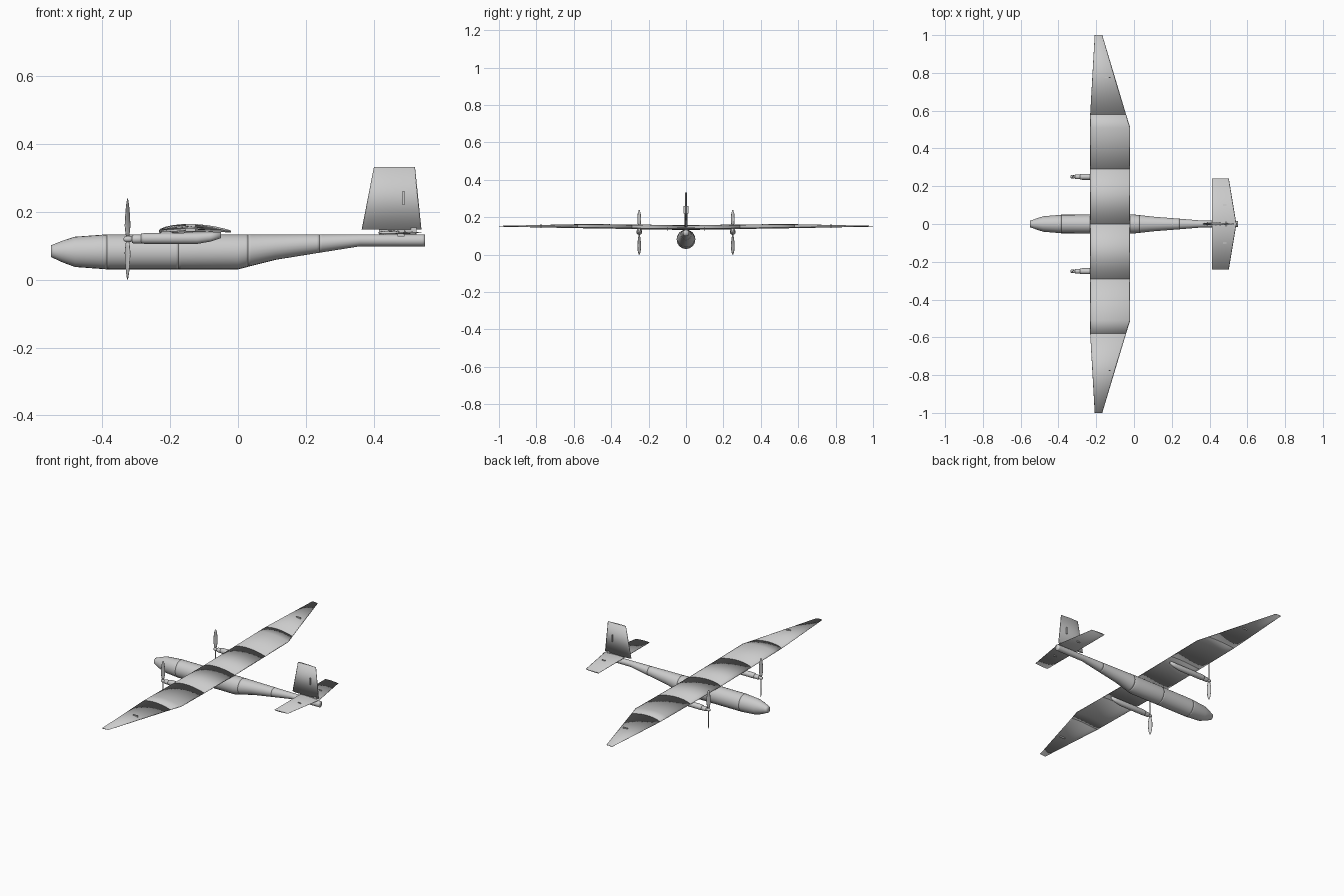
import bpy, bmesh
from math import sin, cos, pi, sqrt, radians
from mathutils import Vector, Matrix

cube = bpy.data.objects.get("Cube")
if cube:
    bpy.data.objects.remove(cube)

GREY = (0.6, 0.6, 0.6, 1)
grey = bpy.data.materials.new("airframe grey")
grey.use_nodes = True
grey.diffuse_color = GREY
grey.node_tree.nodes["Principled BSDF"].inputs["Base Color"].default_value = GREY


def loft(name, rings, matrix=None):
    """Closed smooth skin through rings that share a point count."""
    bm = bmesh.new()
    rows = [[bm.verts.new(p) for p in ring] for ring in rings]
    n = len(rows[0])
    for a, b in zip(rows, rows[1:]):
        for i in range(n):
            j = (i + 1) % n
            bm.faces.new((a[i], a[j], b[j], b[i]))
    bm.faces.new(rows[0])
    bm.faces.new(rows[-1])
    bmesh.ops.recalc_face_normals(bm, faces=bm.faces)
    if matrix:
        bm.transform(matrix)
    for f in bm.faces:
        f.smooth = True
    mesh = bpy.data.meshes.new(name)
    bm.to_mesh(mesh)
    bm.free()
    mesh.materials.append(grey)
    obj = bpy.data.objects.new(name, mesh)
    bpy.context.collection.objects.link(obj)
    return obj


def airfoil(thick, camber, steps=10):
    """Unit chord outline as (chord, height) pairs."""
    def half(t):
        return 5 * thick * (0.2969 * sqrt(t) - 0.126 * t - 0.3516 * t**2
                            + 0.2843 * t**3 - 0.1026 * t**4)
    ts = [(1 - cos(pi * i / steps)) / 2 for i in range(steps + 1)]
    upper = [(t, 4 * camber * t * (1 - t) + half(t)) for t in ts]
    lower = [(t, 4 * camber * t * (1 - t) - half(t)) for t in ts[-2:0:-1]]
    return upper + lower


def oval(x, low, high, width, y=0, sides=24):
    """Ring across the x axis."""
    mid, h = (low + high) / 2, (high - low) / 2
    return [(x, y + width * cos(2 * pi * i / sides), mid + h * sin(2 * pi * i / sides))
            for i in range(sides)]


def between(stations, x):
    """Interpolate a station table at x."""
    for a, b in zip(stations, stations[1:]):
        if a[0] <= x <= b[0]:
            t = (x - a[0]) / (b[0] - a[0])
            return tuple(p + (q - p) * t for p, q in zip(a, b))


def plate(name, centre, size):
    """Thin box."""
    x, y, z = (s / 2 for s in size)
    ring = lambda h: [Vector(centre) + Vector(c) for c in
                      ((-x, -y, h), (x, -y, h), (x, y, h), (-x, y, h))]
    obj = loft(name, [ring(-z), ring(z)])
    obj.data.shade_flat()


# Fuselage: x, bottom, top, half width, cut into separate sections
body = [(-0.55, 0.066, 0.101, 0.017), (-0.515, 0.050, 0.115, 0.030),
        (-0.48, 0.037, 0.126, 0.041), (-0.385, 0.030, 0.133, 0.049),
        (0.0, 0.030, 0.133, 0.050), (0.11, 0.058, 0.133, 0.038),
        (0.24, 0.079, 0.133, 0.028), (0.36, 0.098, 0.133, 0.018),
        (0.55, 0.098, 0.133, 0.017)]
cuts = [-0.55, -0.385, -0.175, 0.03, 0.24, 0.55]
names = ["nose", "front_body", "middle_body", "rear_body", "tail_boom"]
for name, a, b in zip(names, cuts, cuts[1:]):
    xs = {a, a + 0.008, b - 0.008, b} | {s[0] for s in body if a < s[0] < b}
    loft(name, [oval(*between(body, x)) for x in sorted(xs)])

# Wing: span, leading edge, trailing edge, height
wing = [(0.0, -0.232, -0.02, 0.138), (0.29, -0.232, -0.02, 0.141),
        (0.51, -0.232, -0.02, 0.144), (0.58, -0.232, -0.042, 0.145),
        (1.0, -0.208, -0.168, 0.150)]
wing_shape = airfoil(0.095, 0.05)


def wing_ring(side, y, lead, trail, z):
    c = trail - lead
    return [(lead + c * t, side * y, z + c * h) for t, h in wing_shape]


panels = [("inner", wing[:2]), ("middle", wing[1:4]), ("outer", wing[3:])]
for side, label in ((1, "left"), (-1, "right")):
    for part, stations in panels:
        loft(f"{label}_{part}_wing", [wing_ring(side, *s) for s in stations])
    # Aileron horns above and below
    plate(f"{label}_aileron_horn", (-0.14, side * 0.775, 0.152), (0.03, 0.004, 0.022))

    # Engine pod, collar and spinner
    y = side * 0.25
    pod = [(-0.285, 0.107, 0.135, 0.014), (-0.275, 0.105, 0.137, 0.016),
           (-0.12, 0.105, 0.138, 0.016), (-0.08, 0.112, 0.139, 0.012),
           (-0.05, 0.122, 0.14, 0.006)]
    loft(f"{label}_engine_pod", [oval(*s, y=y, sides=16) for s in pod])
    hub = [(-0.312, 0.011), (-0.308, 0.013), (-0.286, 0.013), (-0.28, 0.011)]
    spinner = [(-0.337, 0.003), (-0.334, 0.007), (-0.328, 0.009), (-0.318, 0.009),
               (-0.310, 0.006)]
    for part, profile in (("engine_collar", hub), ("spinner", spinner)):
        loft(f"{label}_{part}", [oval(x, 0.119 - r, 0.119 + r, r, y, 16) for x, r in profile])

    # Two twisted propeller blades: radius, half chord, pitch
    blade = [(0.004, 0.005, 60), (0.02, 0.008, 55), (0.04, 0.0115, 48),
             (0.07, 0.012, 36), (0.1, 0.009, 28), (0.119, 0.003, 24)]
    for k in range(2):
        rings = []
        for r, c, pitch in blade:
            turn = Matrix.Rotation(radians(90 - pitch), 3, 'Z')
            rings.append([turn @ Vector((c * cos(a), 0.2 * c * sin(a), r))
                          for a in (2 * pi * i / 12 for i in range(12))])
        place = Matrix.Translation((-0.325, y, 0.119)) @ Matrix.Rotation(pi * k, 4, 'X')
        loft(f"{label}_propeller_blade_{k + 1}", rings, place)

    # Elevator horns
    plate(f"{label}_elevator_horn", (0.48, side * 0.1, 0.137), (0.02, 0.004, 0.02))

# Tailplane and fin share a symmetric section
tail_shape = airfoil(0.09, 0)
loft("tailplane", [[(0.412 + c * t, y, 0.138 + c * h) for t, h in tail_shape]
                   for y, c in ((-0.24, 0.09), (0, 0.13), (0.24, 0.09))])
loft("fin", [[(x + c * t, c * h, z) for t, h in tail_shape]
             for z, x, c in ((0.147, 0.364, 0.176), (0.331, 0.4, 0.121))])
plate("fin_mount", (0.47, 0, 0.138), (0.11, 0.006, 0.03))
plate("rudder_horn", (0.487, 0, 0.24), (0.005, 0.025, 0.04))
